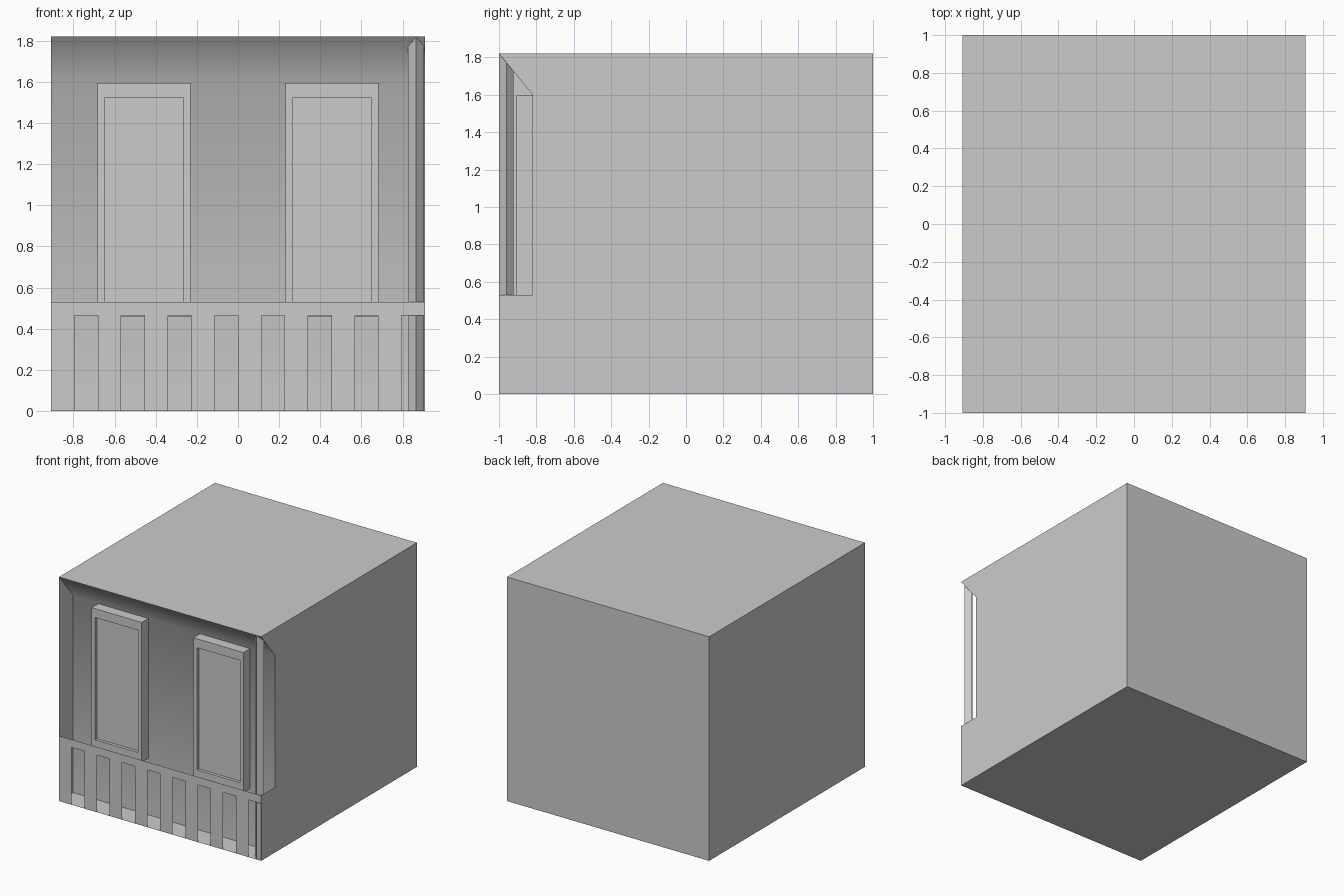
import bpy, bmesh, math

if "Cube" in bpy.data.objects:
    bpy.data.objects.remove(bpy.data.objects["Cube"])

W, H = 0.908, 1.82            # half width, height
FRONT, BACK = -1.0, 1.0
WALL_Y, SLOPE_Z = -0.82, 1.60  # recessed wall and foot of the sloped soffit
RAIL_Z, SLOT_Z = 0.53, 0.465


def make(name, polys, smooth=False):
    """Mesh object from a list of polygons, with shared corners welded."""
    bm = bmesh.new()
    for poly in polys:
        bm.faces.new([bm.verts.new(p) for p in poly])
    bmesh.ops.remove_doubles(bm, verts=bm.verts, dist=1e-5)
    for f in bm.faces:
        f.smooth = smooth
    me = bpy.data.meshes.new(name)
    bm.to_mesh(me)
    bm.free()
    ob = bpy.data.objects.new(name, me)
    bpy.context.collection.objects.link(ob)
    return ob


# Building shell: floor, roof, back, full left side, notched right side
right_profile = [(FRONT, 0), (BACK, 0), (BACK, H), (FRONT, H),
                 (WALL_Y, SLOPE_Z), (WALL_Y, RAIL_Z), (FRONT, RAIL_Z)]
left_profile = [(FRONT, 0), (FRONT, H), (BACK, H), (BACK, 0)]
make("building_shell", [
    [(-W, FRONT, 0), (-W, BACK, 0), (W, BACK, 0), (W, FRONT, 0)],
    [(-W, FRONT, H), (W, FRONT, H), (W, BACK, H), (-W, BACK, H)],
    [(W, BACK, 0), (-W, BACK, 0), (-W, BACK, H), (W, BACK, H)],
    [(-W, y, z) for y, z in reversed(left_profile)][::-1][::-1],
    [(W, y, z) for y, z in right_profile],
])

# Balcony wall blending softly into the sloped soffit
make("balcony_wall", [
    [(-W, WALL_Y, 0), (W, WALL_Y, 0), (W, WALL_Y, SLOPE_Z), (-W, WALL_Y, SLOPE_Z)],
    [(-W, WALL_Y, SLOPE_Z), (W, WALL_Y, SLOPE_Z), (W, FRONT, H), (-W, FRONT, H)],
], smooth=True)

# Inner face of the closed left end of the balcony
e = -W + 0.001
make("balcony_end_panel", [[(e, FRONT, 0), (e, WALL_Y, 0),
                            (e, WALL_Y, SLOPE_Z), (e, FRONT, H)]])

# Balcony railing: thin sheet, top rail and evenly spaced bars
step = 2 * W / 16


def sheet(x0, x1, z0, z1):
    return [(x0, FRONT, z0), (x1, FRONT, z0), (x1, FRONT, z1), (x0, FRONT, z1)]


make("railing", [sheet(-W, W, SLOT_Z, RAIL_Z)] +
     [sheet(-W + 2 * i * step, -W + (2 * i + 1) * step, 0, SLOT_Z) for i in range(8)])


# Framed windows with a recessed pane
def window(name, cx):
    hw, hi = 0.225, 0.193
    y0, y1, yp = -0.905, WALL_Y, -0.88

    def ring(h, y, z0, z1):
        return [(cx - h, y, z0), (cx + h, y, z0), (cx + h, y, z1), (cx - h, y, z1)]

    rings = [ring(hw, y1, 0.46, 1.595), ring(hw, y0, 0.46, 1.595),
             ring(hi, y0, 0.53, 1.523), ring(hi, yp, 0.53, 1.523)]
    polys = [rings[-1]]
    for a, b in zip(rings, rings[1:]):
        for i in range(4):
            j = (i + 1) % 4
            polys.append([a[i], a[j], b[j], b[i]])
    make(name, polys)


for side, sx in (("left", -1), ("right", 1)):
    window(side + "_window", sx * 0.457)

# Diamond corner post, its top cut to the soffit slope
r, px, py = 0.039, W - 0.042, FRONT + 0.04
corners = [(px + r * math.cos(i * math.pi / 2), py + r * math.sin(i * math.pi / 2))
           for i in range(4)]
slope = (H - SLOPE_Z) / (WALL_Y - FRONT)
post = [((x, y, 0), (x, y, H - slope * (y - FRONT))) for x, y in corners]
make("corner_post", [[post[i][0], post[(i + 1) % 4][0], post[(i + 1) % 4][1], post[i][1]]
                     for i in range(4)])
